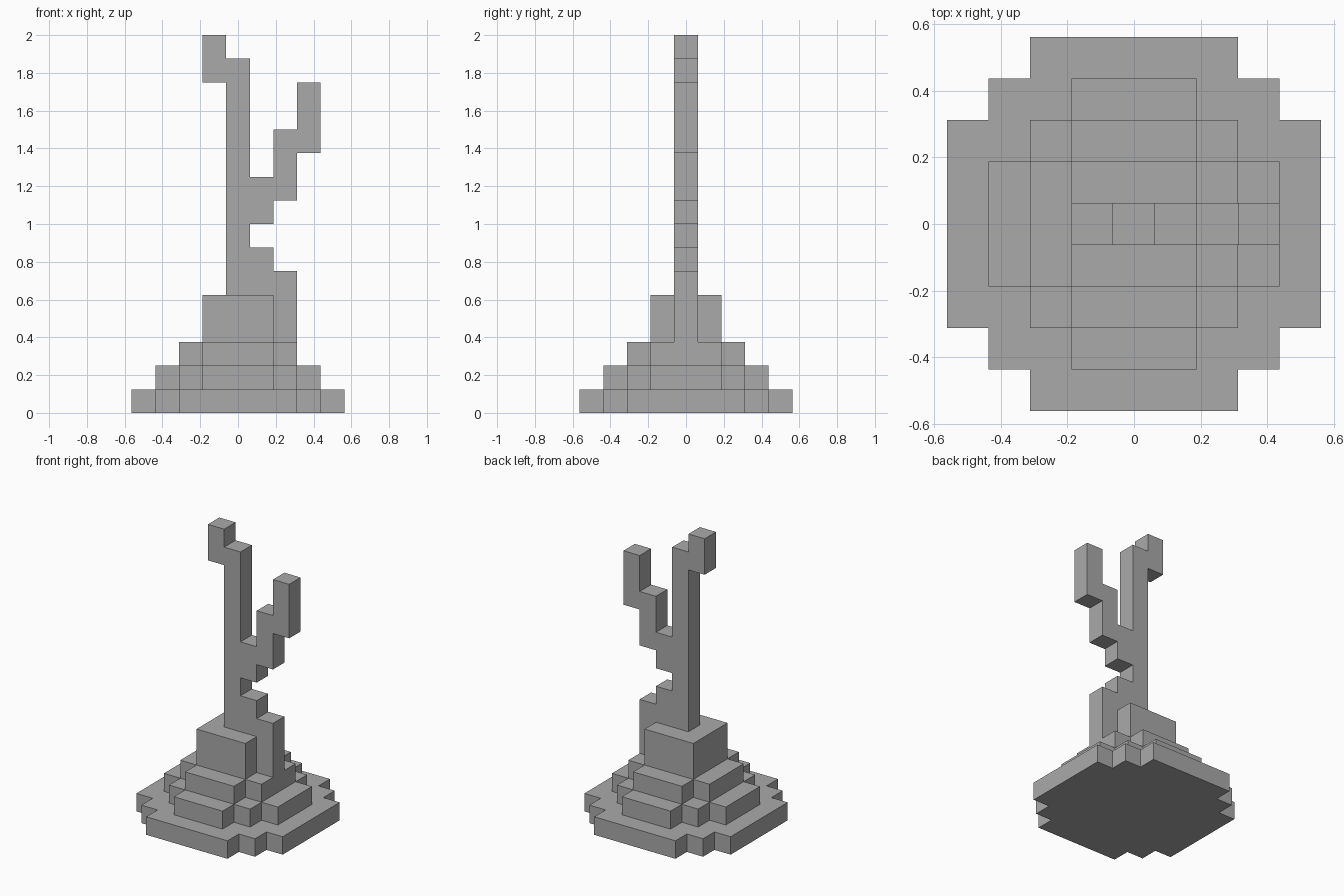
import bpy
import bmesh
from mathutils import Vector

if "Cube" in bpy.data.objects:
    bpy.data.objects.remove(bpy.data.objects["Cube"])

U = 0.125  # size of one block

# The single material
grey = bpy.data.materials.new("plain_grey")
grey.use_nodes = True
COLOUR = (0.4, 0.4, 0.4, 1)
grey.diffuse_color = COLOUR
grey.node_tree.nodes["Principled BSDF"].inputs["Base Color"].default_value = COLOUR


def extrude_outline(name, points, direction):
    """Make a solid by pushing a closed outline along a direction."""
    bm = bmesh.new()
    face = bm.faces.new([bm.verts.new(Vector(p) * U) for p in points])
    result = bmesh.ops.extrude_face_region(bm, geom=[face], use_keep_orig=True)
    verts = [g for g in result["geom"] if isinstance(g, bmesh.types.BMVert)]
    bmesh.ops.translate(bm, verts=verts, vec=Vector(direction) * U)
    bmesh.ops.recalc_face_normals(bm, faces=bm.faces)
    mesh = bpy.data.meshes.new(name)
    bm.to_mesh(mesh)
    bm.free()
    mesh.materials.append(grey)
    obj = bpy.data.objects.new(name, mesh)
    bpy.context.collection.objects.link(obj)
    return obj


def stepped_round(outer, inner):
    """Blocky round outline: one stair-stepped quarter, mirrored to four."""
    quarter = [(outer, inner)]
    x, y = outer, inner
    while x > inner:
        x -= 1
        quarter.append((x, y))
        y += 1
        quarter.append((x, y))
    half = quarter + [(-x, y) for x, y in reversed(quarter)]
    return half + [(x, -y) for x, y in reversed(half)]


# Stepped mound: outer half width, flat side half width, bottom, height
for name, outer, inner, bottom, height in (
    ("mound_base", 4.5, 2.5, 0, 1),
    ("mound_lower_step", 3.5, 1.5, 1, 1),
    ("mound_upper_step", 2.5, 1.5, 2, 1),
    ("mound_top", 1.5, 1.5, 3, 2),
):
    outline = [(x, y, bottom) for x, y in stepped_round(outer, inner)]
    extrude_outline(name, outline, (0, 0, height))

# Trunk with its root, side branch and bent tip, as one side profile
trunk = [
    (-0.5, 3), (2.5, 3), (2.5, 6), (1.5, 6), (1.5, 7), (0.5, 7),       # root
    (0.5, 8), (1.5, 8), (1.5, 9), (2.5, 9), (2.5, 11), (3.5, 11),      # branch underside
    (3.5, 14), (2.5, 14), (2.5, 12), (1.5, 12), (1.5, 10), (0.5, 10),  # branch top
    (0.5, 15), (-0.5, 15), (-0.5, 16), (-1.5, 16), (-1.5, 14), (-0.5, 14),  # tip
]
extrude_outline("trunk_and_branch", [(x, -0.5, z) for x, z in trunk], (0, 1, 0))
